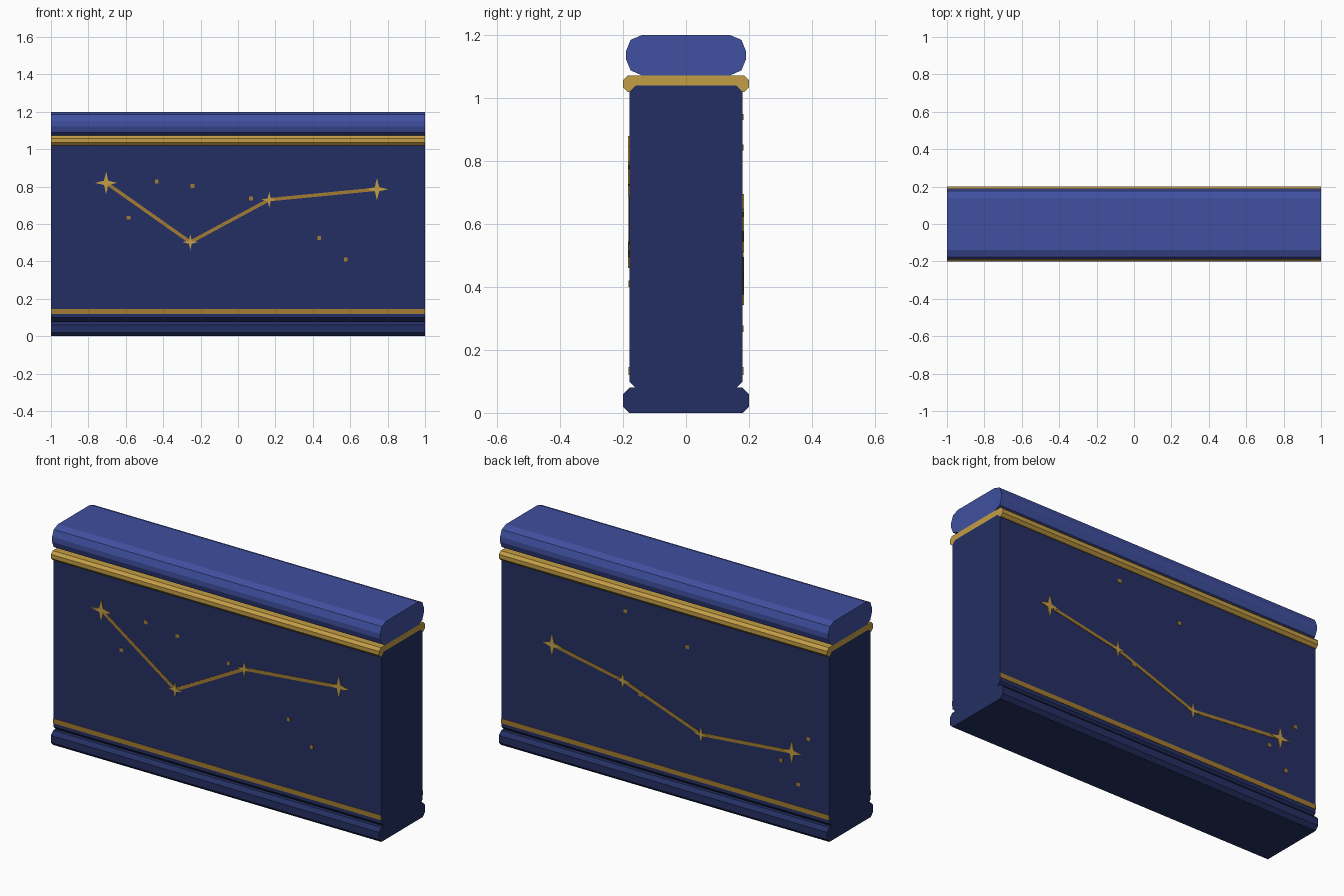
import bpy, bmesh, math
from mathutils import Vector

if "Cube" in bpy.data.objects:
    bpy.data.objects.remove(bpy.data.objects["Cube"])


def material(name, rgb):
    m = bpy.data.materials.new(name)
    lin = [((c / 255 + 0.055) / 1.055) ** 2.4 for c in rgb]
    m.diffuse_color = (*lin, 1)
    m.use_nodes = True
    m.node_tree.nodes["Principled BSDF"].inputs["Base Color"].default_value = m.diffuse_color
    return m


NAVY = material("navy", (36, 47, 98))
BLUE = material("royal blue", (64, 80, 160))
GOLD = material("gold", (196, 157, 70))
DARK_GOLD = material("dark gold", (163, 124, 50))


def finish(name, bm, mat):
    bmesh.ops.recalc_face_normals(bm, faces=bm.faces)
    mesh = bpy.data.meshes.new(name)
    bm.to_mesh(mesh)
    bm.free()
    mesh.materials.append(mat)
    obj = bpy.data.objects.new(name, mesh)
    bpy.context.collection.objects.link(obj)
    return obj


def prism(bm, points, depth):
    """Closed polygon pushed along a depth vector."""
    face = bm.faces.new([bm.verts.new(p) for p in points])
    new = bmesh.ops.extrude_face_region(bm, geom=[face])["geom"]
    bmesh.ops.translate(bm, vec=depth, verts=[v for v in new if isinstance(v, bmesh.types.BMVert)])


def moulding(name, half, mat):
    """Half profile (y, z), mirrored across y and run along the wall."""
    bm = bmesh.new()
    ring = half + [(-y, z) for y, z in reversed(half)]
    prism(bm, [(-1, y, z) for y, z in ring], Vector((2, 0, 0)))
    return finish(name, bm, mat)


# Wall courses, bottom to top
moulding("base", [(0.18, 0), (0.2, 0.02), (0.2, 0.06), (0.18, 0.08)], NAVY)
moulding("wall_body", [(0.16, 0.08), (0.18, 0.1), (0.18, 1.02), (0.16, 1.04)], NAVY)
moulding("gold_band", [(0.16, 1.04), (0.18, 1.02), (0.185, 1.02), (0.2, 1.035),
                       (0.2, 1.057), (0.185, 1.072)], GOLD)
moulding("cap", [(0.14, 1.072), (0.176, 1.088), (0.19, 1.122), (0.19, 1.15),
                 (0.176, 1.185), (0.14, 1.2)], BLUE)


def plate(bm, points, side, thick):
    """Thin plate on a long face; u runs rightwards as seen from that side."""
    prism(bm, [(-side * u, side * 0.179, z) for u, z in points], Vector((0, side * (thick + 0.001), 0)))


def star(u, z, r):
    radii = (r, r * 0.27)
    return [(u + radii[i % 2] * math.cos(i * math.pi / 4),
             z + radii[i % 2] * math.sin(i * math.pi / 4)) for i in range(8)]


def line(a, b, w):
    a, b = Vector(a), Vector(b)
    n = (b - a).normalized().orthogonal() * w / 2
    return [a + n, b + n, b - n, a - n]


def square(u, z, h):
    return [(u - h, z - h), (u + h, z - h), (u + h, z + h), (u - h, z + h)]


# Constellations: stars (u, z, radius) and small dots (u, z)
SKY = {
    "front": (-1,
              [(-0.705, 0.82, 0.06), (-0.255, 0.503, 0.042), (0.167, 0.73, 0.042), (0.743, 0.786, 0.06)],
              [(-0.435, 0.827), (-0.243, 0.803), (-0.585, 0.634), (0.07, 0.736), (0.435, 0.525), (0.576, 0.41)]),
    "back": (1,
             [(-0.688, 0.636, 0.06), (-0.257, 0.553, 0.042), (0.22, 0.384, 0.042), (0.773, 0.435, 0.06)],
             [(-0.243, 0.94), (0.135, 0.843), (-0.151, 0.505), (0.872, 0.534), (0.707, 0.372), (0.811, 0.267)]),
}

for label, (side, stars, dots) in SKY.items():
    # Lower stripe
    bm = bmesh.new()
    plate(bm, [(-1, 0.12), (1, 0.12), (1, 0.146), (-1, 0.146)], side, 0.002)
    finish(label + "_stripe", bm, DARK_GOLD)
    # Connecting lines
    bm = bmesh.new()
    for a, b in zip(stars, stars[1:]):
        plate(bm, line(a[:2], b[:2], 0.018), side, 0.002)
    finish(label + "_star_lines", bm, DARK_GOLD)
    # Small distant stars
    bm = bmesh.new()
    for u, z in dots:
        plate(bm, square(u, z, 0.01), side, 0.002)
    finish(label + "_small_stars", bm, DARK_GOLD)
    # Four-pointed stars
    bm = bmesh.new()
    for s in stars:
        plate(bm, star(*s), side, 0.004)
    finish(label + "_stars", bm, GOLD)
